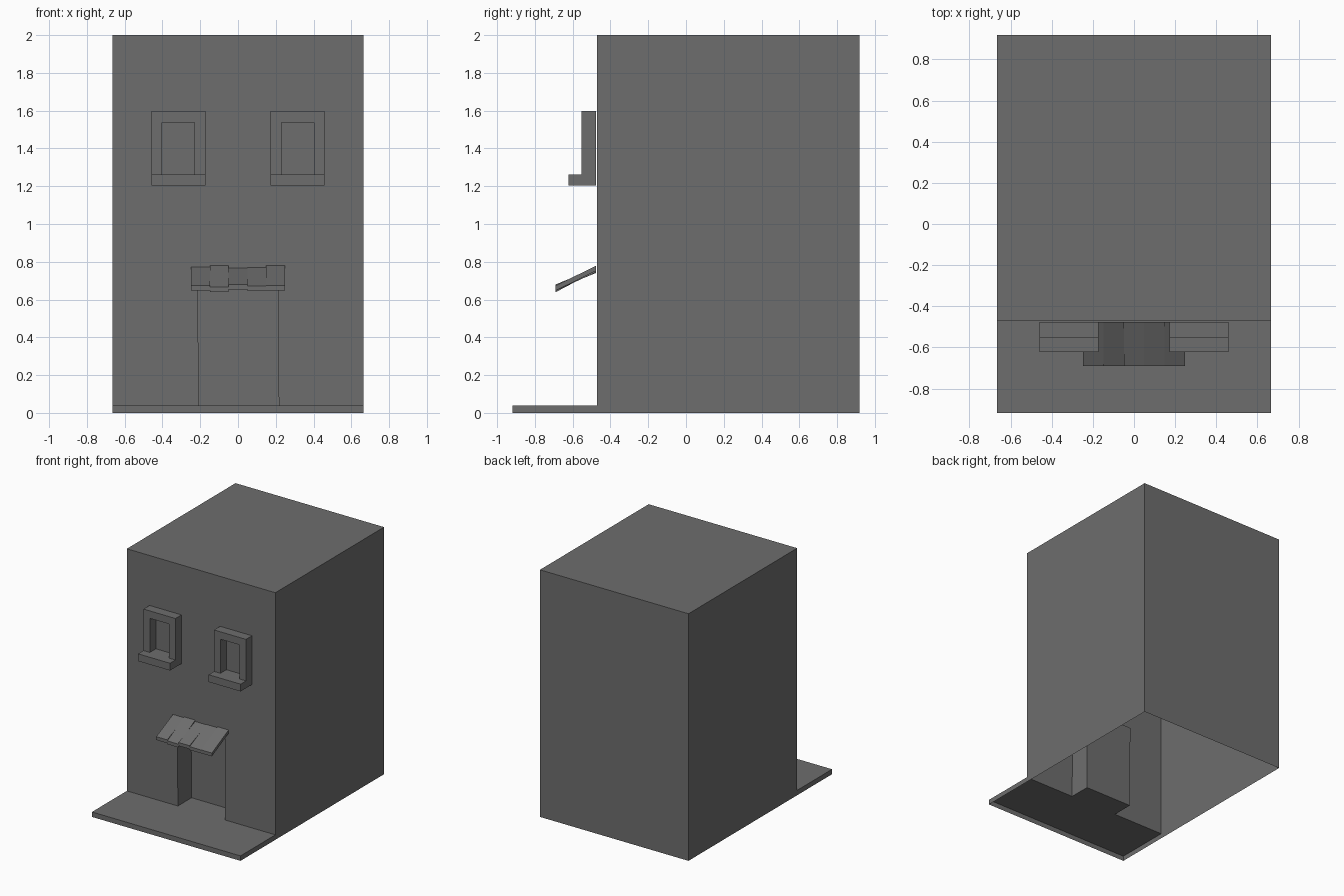
import bpy, bmesh

if "Cube" in bpy.data.objects:
    bpy.data.objects.remove(bpy.data.objects["Cube"])

W = 0.665                                    # half width of house
BACK, WALL, STEP = 0.918, -0.472, -0.918     # y positions
TOP, STEP_Z = 2.0, 0.04

# Dark grey for every part
grey = bpy.data.materials.new("dark_grey")
grey.diffuse_color = (0.155, 0.155, 0.155, 1)
grey.use_nodes = True
grey.node_tree.nodes["Principled BSDF"].inputs["Base Color"].default_value = grey.diffuse_color


def finish(name, bm):
    bmesh.ops.remove_doubles(bm, verts=bm.verts, dist=1e-5)
    bmesh.ops.recalc_face_normals(bm, faces=bm.faces)
    mesh = bpy.data.meshes.new(name)
    bm.to_mesh(mesh)
    bm.free()
    mesh.materials.append(grey)
    obj = bpy.data.objects.new(name, mesh)
    bpy.context.collection.objects.link(obj)
    return obj


def face(bm, pts):
    return bm.faces.new([bm.verts.new(p) for p in pts])


def prism(name, pts, offset):
    """Closed solid: a flat outline pushed along an offset."""
    bm = bmesh.new()
    f = face(bm, pts)
    ext = bmesh.ops.extrude_face_region(bm, geom=[f], use_keep_orig=True)
    moved = [e for e in ext["geom"] if isinstance(e, bmesh.types.BMVert)]
    bmesh.ops.translate(bm, verts=moved, vec=offset)
    return finish(name, bm)


# House shell with step and recessed doorway, open underneath
bm = bmesh.new()
side = [(STEP, 0), (STEP, STEP_Z), (WALL, STEP_Z), (WALL, TOP), (BACK, TOP), (BACK, 0)]
for x in (-W, W):
    face(bm, [(x, y, z) for y, z in side])
for i in (0, 3, 4):                          # step front, roof, back wall
    (y0, z0), (y1, z1) = side[i], side[i + 1]
    face(bm, [(-W, y0, z0), (W, y0, z0), (W, y1, z1), (-W, y1, z1)])

door = [(-0.208, STEP_Z), (-0.213, 0.72), (0.212, 0.72), (0.216, STEP_Z)]
DOOR_Y = -0.297
# front wall wraps around the door opening
face(bm, [(x, WALL, z) for x, z in
          [(-W, STEP_Z)] + door + [(W, STEP_Z), (W, TOP), (-W, TOP)]])
# step top runs into the doorway as its floor
face(bm, [(-W, STEP, STEP_Z), (W, STEP, STEP_Z), (W, WALL, STEP_Z),
          (door[3][0], WALL, STEP_Z), (door[3][0], DOOR_Y, STEP_Z),
          (door[0][0], DOOR_Y, STEP_Z), (door[0][0], WALL, STEP_Z), (-W, WALL, STEP_Z)])
# door panel and jambs
face(bm, [(x, DOOR_Y, z) for x, z in door])
for (xa, za), (xb, zb) in zip(door, door[1:]):
    face(bm, [(xa, WALL, za), (xb, WALL, zb), (xb, DOOR_Y, zb), (xa, DOOR_Y, za)])
finish("house_shell", bm)

# Windows: three-sided frame on a deeper sill
for label, cx in (("left", -0.316), ("right", 0.316)):
    o, i = 0.143, 0.086
    frame = [(-o, 1.262), (-o, 1.598), (o, 1.598), (o, 1.262),
             (i, 1.262), (i, 1.538), (-i, 1.538), (-i, 1.262)]
    prism(label + "_window_frame", [(cx + x, -0.553, z) for x, z in frame], (0, 0.077, 0))
    sill = [(-o, 1.203), (o, 1.203), (o, 1.262), (-o, 1.262)]
    prism(label + "_window_sill", [(cx + x, -0.622, z) for x, z in sill], (0, 0.146, 0))

# Awning: five boards with slightly different slopes (back top z, front top z)
boards = [(0.772, 0.674), (0.779, 0.666), (0.768, 0.680), (0.771, 0.673), (0.779, 0.674)]
for n, (zb, zf) in enumerate(boards):
    x = -0.249 + n * 0.0996
    t = 0.027
    prism(f"awning_board_{n + 1}",
          [(x, -0.476, zb), (x, -0.690, zf), (x, -0.690, zf - t), (x, -0.476, zb - t)],
          (0.0996, 0, 0))
